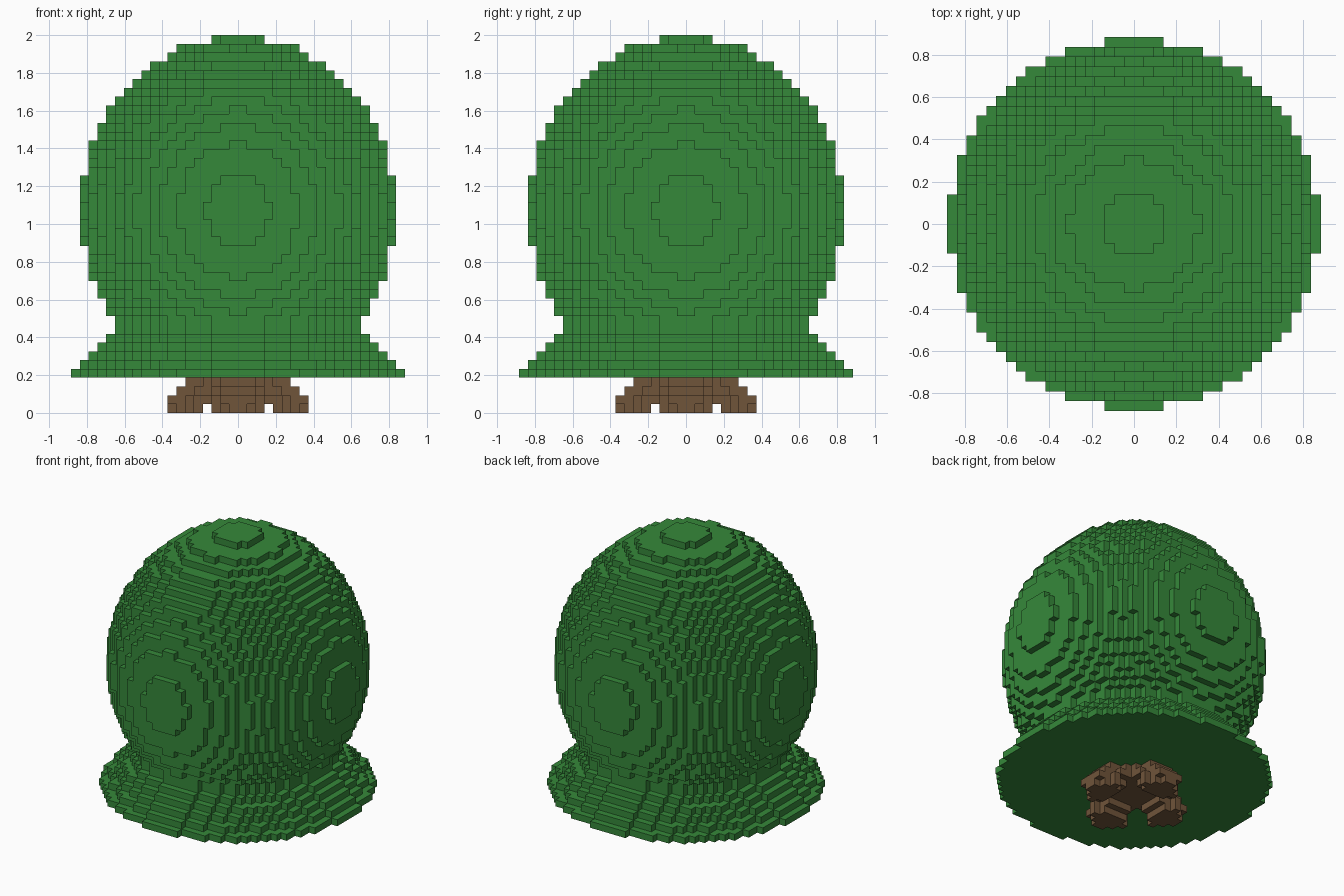
import bpy, bmesh
from mathutils import Vector

cube = bpy.data.objects.get("Cube")
if cube:
    bpy.data.objects.remove(cube)

UNIT = 2 / 43      # edge of one block
HALF = 20          # half width of the block grid


def material(name, rgb):
    m = bpy.data.materials.new(name)
    m.use_nodes = True
    m.diffuse_color = (*rgb, 1)
    bsdf = next(n for n in m.node_tree.nodes if n.type == 'BSDF_PRINCIPLED')
    bsdf.inputs["Base Color"].default_value = (*rgb, 1)
    return m


def fill(inside, layers):
    """Collect the blocks whose centres satisfy a rule."""
    span = range(-HALF, HALF)
    return {(i, j, k) for k in layers for i in span for j in span
            if inside(i + .5, j + .5, k)}


def build_blocks(name, blocks, mat):
    """Make a mesh from the exposed faces of a set of blocks."""
    bm = bmesh.new()
    corners = {}

    def vert(p):
        if p not in corners:
            corners[p] = bm.verts.new(Vector(p) * UNIT)
        return corners[p]

    for block in sorted(blocks):
        for axis in range(3):
            u, v = (axis + 1) % 3, (axis + 2) % 3
            for side in (0, 1):
                near = list(block)
                near[axis] += 2 * side - 1
                if tuple(near) in blocks:
                    continue
                quad = []
                for du, dv in ((0, 0), (1, 0), (1, 1), (0, 1)):
                    p = list(block)
                    p[axis] += side
                    p[u] += du
                    p[v] += dv
                    quad.append(vert(tuple(p)))
                bm.faces.new(quad if side else quad[::-1])
    mesh = bpy.data.meshes.new(name)
    bm.to_mesh(mesh)
    bm.free()
    mesh.materials.append(mat)
    obj = bpy.data.objects.new(name, mesh)
    bpy.context.collection.objects.link(obj)
    return obj


# Canopy: a tall ellipsoid above a flared conical skirt
def in_crown(x, y, k):
    return (x * x + y * y) / 17.87 ** 2 + ((k + .5 - 23) / 19.88) ** 2 <= 1


def in_skirt(x, y, k):
    return x * x + y * y <= (18.73 - (k - 4)) ** 2


crown = fill(in_crown, range(4, 43))
skirt = fill(in_skirt, range(4, 12))
build_blocks("leaf_canopy", crown | skirt, material("leaf green", (.036, .246, .042)))

# Trunk: four roots that lean outwards to the ground, one on each axis
ROOT_CENTRE = (5.75, 5.5, 4.25, 3.25)
ROOT_LENGTH = (2.1, 2.6, 2.9, 2.9)
ROOT_WIDTH = 2.65


def in_trunk(x, y, k):
    for along, across in ((x, y), (y, x)):
        reach = (abs(along) - ROOT_CENTRE[k]) / ROOT_LENGTH[k]
        if reach ** 2 + (across / ROOT_WIDTH) ** 2 <= 1:
            return True
    # solid core joins the roots above the ground
    return k >= 2 and x * x + y * y <= 3.9 ** 2


build_blocks("trunk_roots", fill(in_trunk, range(4)), material("bark brown", (.162, .089, .042)))
